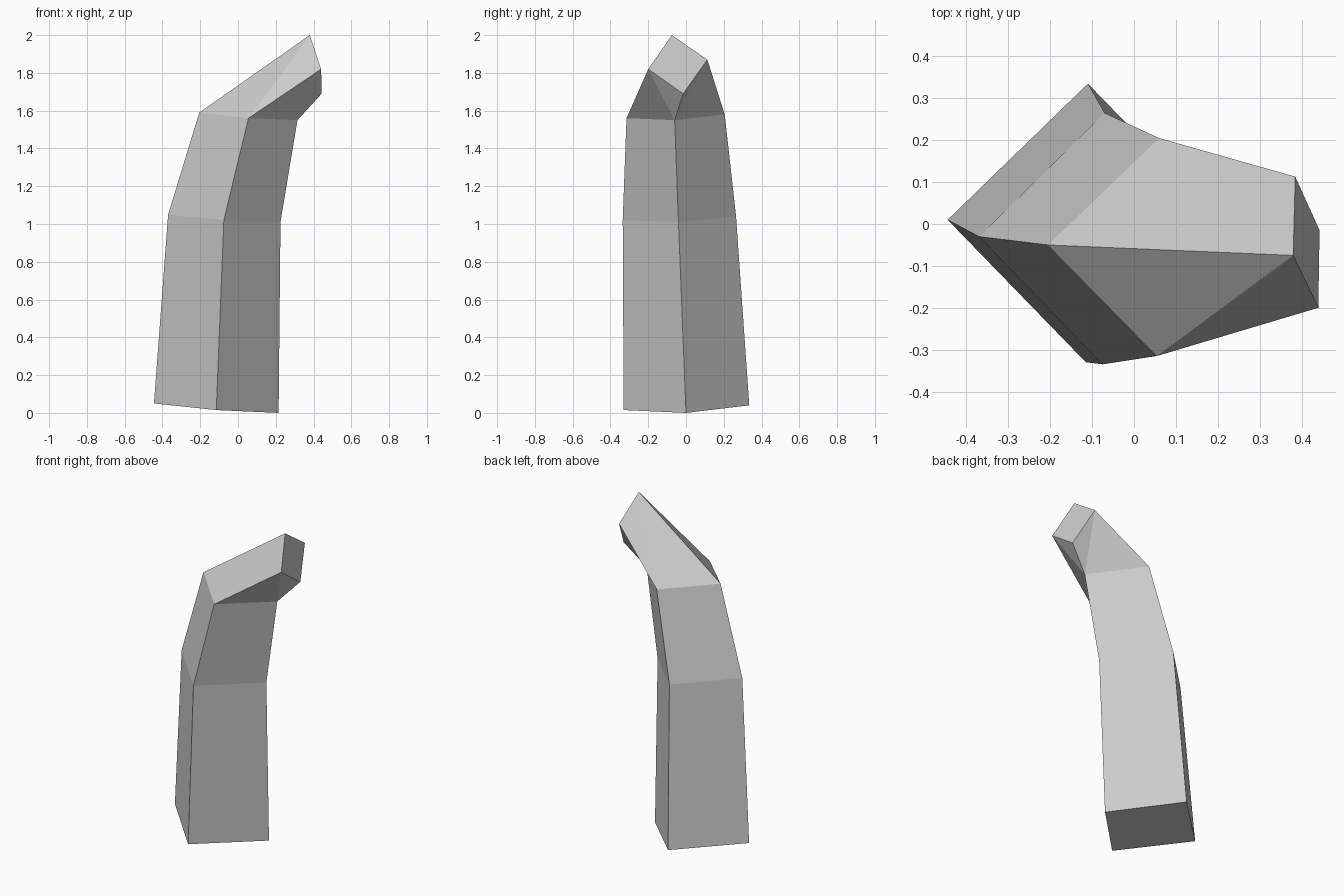
import bpy, bmesh

if "Cube" in bpy.data.objects:
    bpy.data.objects.remove(bpy.data.objects["Cube"])

# Cross-sections from base to tip; corners in order left, front, right, back
rings = [
    [(-0.445, 0.01, 0.05), (-0.115, -0.33, 0.015), (0.215, 0.0, 0.0), (-0.11, 0.335, 0.04)],
    [(-0.37, -0.03, 1.05), (-0.075, -0.335, 1.02), (0.225, -0.04, 1.01), (-0.07, 0.265, 1.04)],
    [(-0.205, -0.05, 1.59), (0.055, -0.315, 1.56), (0.315, -0.06, 1.55), (0.06, 0.205, 1.58)],
    [(0.38, -0.075, 2.0), (0.44, -0.20, 1.82), (0.443, -0.015, 1.69), (0.385, 0.113, 1.87)],
]

bm = bmesh.new()
loops = [[bm.verts.new(p) for p in ring] for ring in rings]

# Straight lower segments
for lo, hi in zip(loops[:2], loops[1:3]):
    for i in range(4):
        j = (i + 1) % 4
        bm.faces.new((lo[i], lo[j], hi[j], hi[i]))

# Twisted tip segment, split along the visible diagonals
lo, hi = loops[2], loops[3]
for i, from_next in enumerate((True, True, False, False)):
    j = (i + 1) % 4
    if from_next:
        bm.faces.new((lo[i], lo[j], hi[i]))
        bm.faces.new((lo[j], hi[j], hi[i]))
    else:
        bm.faces.new((lo[i], lo[j], hi[j]))
        bm.faces.new((lo[i], hi[j], hi[i]))

# End caps
bm.faces.new(loops[0][::-1])
bm.faces.new(loops[3])
bmesh.ops.recalc_face_normals(bm, faces=bm.faces[:])

mesh = bpy.data.meshes.new("curved_horn")
bm.to_mesh(mesh)
bm.free()
bpy.context.collection.objects.link(bpy.data.objects.new("curved_horn", mesh))
